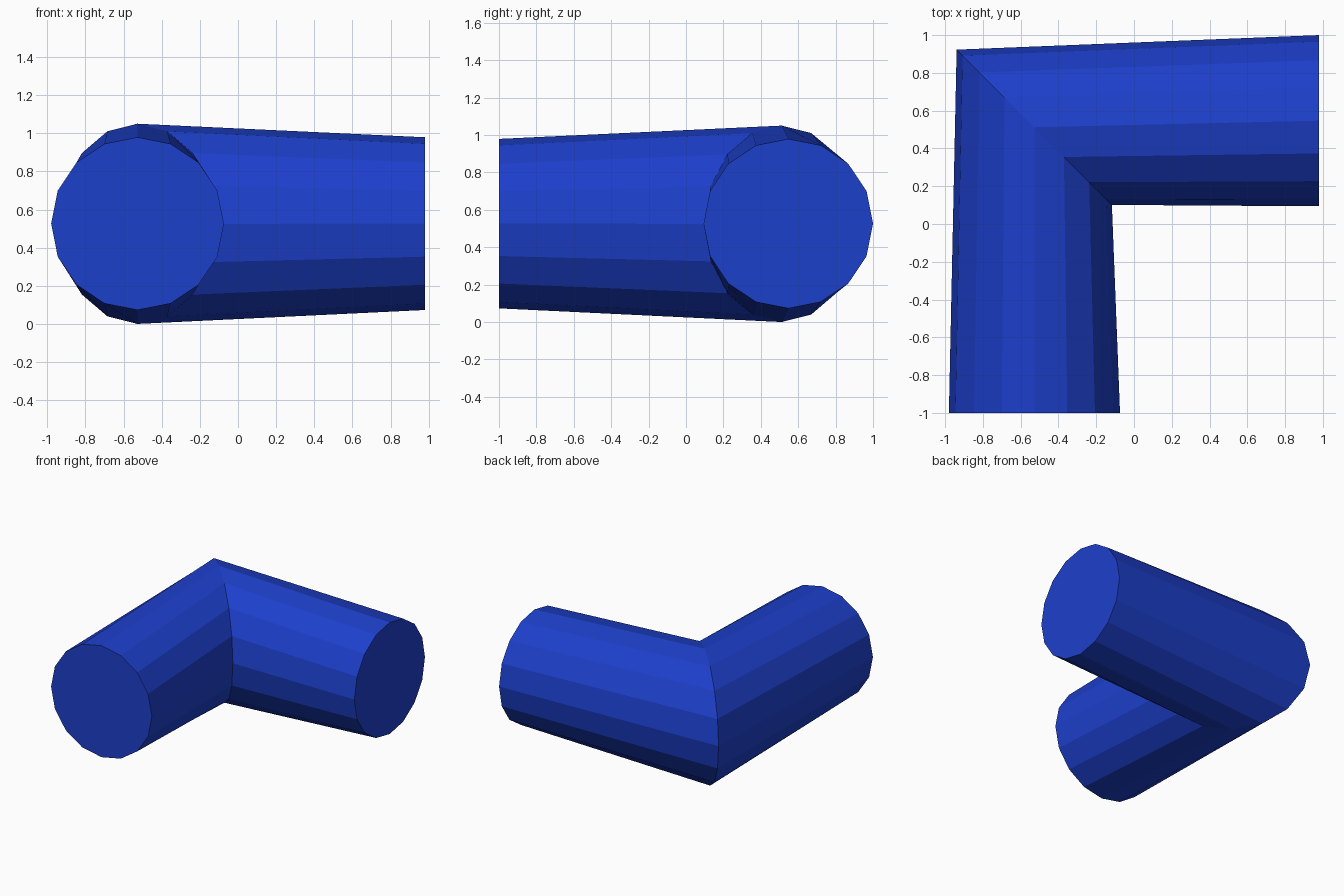
import bpy, bmesh
from math import cos, sin, tau

if "Cube" in bpy.data.objects:
    bpy.data.objects.remove(bpy.data.objects["Cube"])

SIDES = 16
R = 0.453

bm = bmesh.new()

def ring(centre, across, height):
    """Ring of vertices spanned by a horizontal vector and a vertical radius."""
    cx, cy, cz = centre
    return [bm.verts.new((cx + across[0] * cos(tau * i / SIDES),
                          cy + across[1] * cos(tau * i / SIDES),
                          cz + height * sin(tau * i / SIDES)))
            for i in range(SIDES)]

# open end facing front, mitred corner, open end facing right
rings = [
    ring((-0.527, -1.0, 0.526), (R, 0), R),
    ring((-0.528, 0.512, 0.525), (0.411, -0.411), 0.525),
    ring((0.98, 0.547, 0.526), (0, -R), R),
]

# pipe walls
for a, b in zip(rings, rings[1:]):
    for i in range(SIDES):
        j = (i + 1) % SIDES
        bm.faces.new((a[i], a[j], b[j], b[i]))

# end caps
bm.faces.new(rings[0])
bm.faces.new(rings[-1])
bmesh.ops.recalc_face_normals(bm, faces=bm.faces)

mesh = bpy.data.meshes.new("elbow_pipe")
bm.to_mesh(mesh)
bm.free()
pipe = bpy.data.objects.new("elbow_pipe", mesh)
bpy.context.collection.objects.link(pipe)

# blue paint
blue = bpy.data.materials.new("blue")
blue.diffuse_color = (0.012, 0.05, 0.6, 1)
blue.use_nodes = True
blue.node_tree.nodes["Principled BSDF"].inputs["Base Color"].default_value = blue.diffuse_color
mesh.materials.append(blue)
